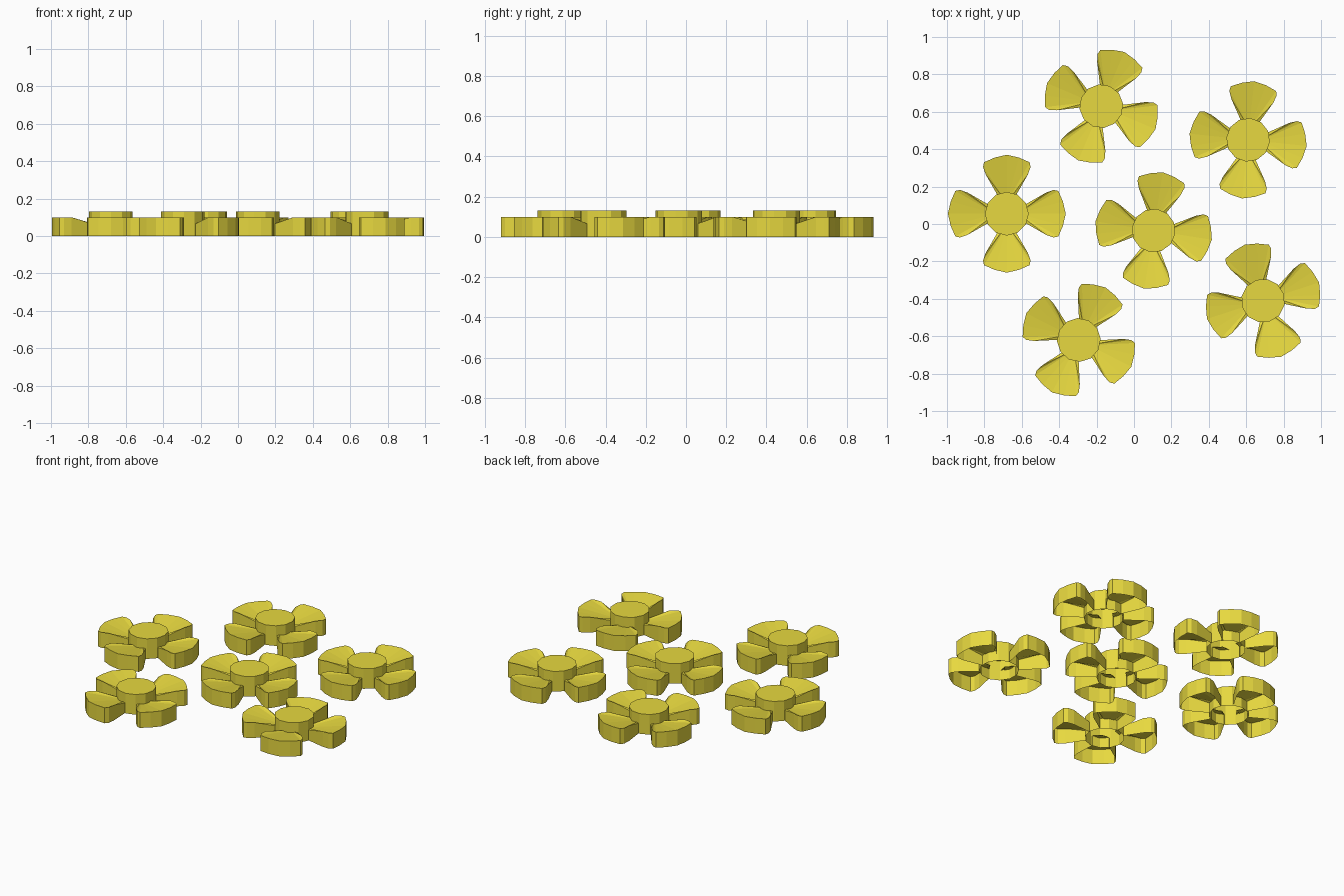
import bpy, bmesh, math

if "Cube" in bpy.data.objects:
    bpy.data.objects.remove(bpy.data.objects["Cube"])

mat = bpy.data.materials.new("petal_yellow")
mat.diffuse_color = (0.80, 0.69, 0.05, 1)
mat.use_nodes = True
mat.node_tree.nodes["Principled BSDF"].inputs["Base Color"].default_value = mat.diffuse_color

# Half outline of a petal: distance from flower centre, half width
HALF = [(0.10, 0.050), (0.21, 0.113), (0.25, 0.127), (0.275, 0.122), (0.30, 0.065)]
TIP = (0.315, 0.0)
OUTLINE = [(r, -w) for r, w in HALF] + [TIP] + [(r, w) for r, w in reversed(HALF)]
RIM_Z, ROOT_Z = 0.10, 0.065
DISC_R, DISC_Z, SIDES = 0.117, 0.13, 12


def finish(bm, name, x, y, rot):
    mesh = bpy.data.meshes.new(name)
    bm.to_mesh(mesh)
    bm.free()
    mesh.materials.append(mat)
    ob = bpy.data.objects.new(name, mesh)
    ob.location = (x, y, 0)
    ob.rotation_euler.z = rot
    bpy.context.collection.objects.link(ob)


def shell_walls(bm, top):
    # Drop open-bottomed walls from a counter-clockwise top rim
    low = [bm.verts.new((v.co.x, v.co.y, 0)) for v in top]
    return low


def petals(name, x, y, rot):
    bm = bmesh.new()
    for k in range(4):
        a = k * math.pi / 2
        c, s = math.cos(a), math.sin(a)

        def vert(r, w, z):
            return bm.verts.new((r * c - w * s, r * s + w * c, z))

        last = len(OUTLINE) - 1
        top = [vert(r, w, ROOT_Z if i in (0, last) else RIM_Z)
               for i, (r, w) in enumerate(OUTLINE)]
        low = shell_walls(bm, top)
        root = vert(0.06, 0, ROOT_Z - 0.01)
        for i in range(last):
            bm.faces.new((root, top[i], top[i + 1]))
            bm.faces.new((low[i], low[i + 1], top[i + 1], top[i]))
    finish(bm, name, x, y, rot)


def disc(name, x, y, rot):
    bm = bmesh.new()
    top = []
    for i in range(SIDES):
        a = math.tau * i / SIDES
        top.append(bm.verts.new((DISC_R * math.cos(a), DISC_R * math.sin(a), DISC_Z)))
    low = shell_walls(bm, top)
    bm.faces.new(top)
    for i in range(SIDES):
        j = (i + 1) % SIDES
        bm.faces.new((low[i], low[j], top[j], top[i]))
    finish(bm, name, x, y, rot)


# Six flowers: x, y, turn in degrees
FLOWERS = [(-0.68, 0.055, 0), (-0.175, 0.63, -23), (0.61, 0.45, -6),
           (0.105, -0.035, -9), (0.69, -0.41, 18), (-0.295, -0.62, -27)]
for n, (x, y, deg) in enumerate(FLOWERS, 1):
    petals(f"flower_{n}_petals", x, y, math.radians(deg))
    disc(f"flower_{n}_centre", x, y, math.radians(deg))
